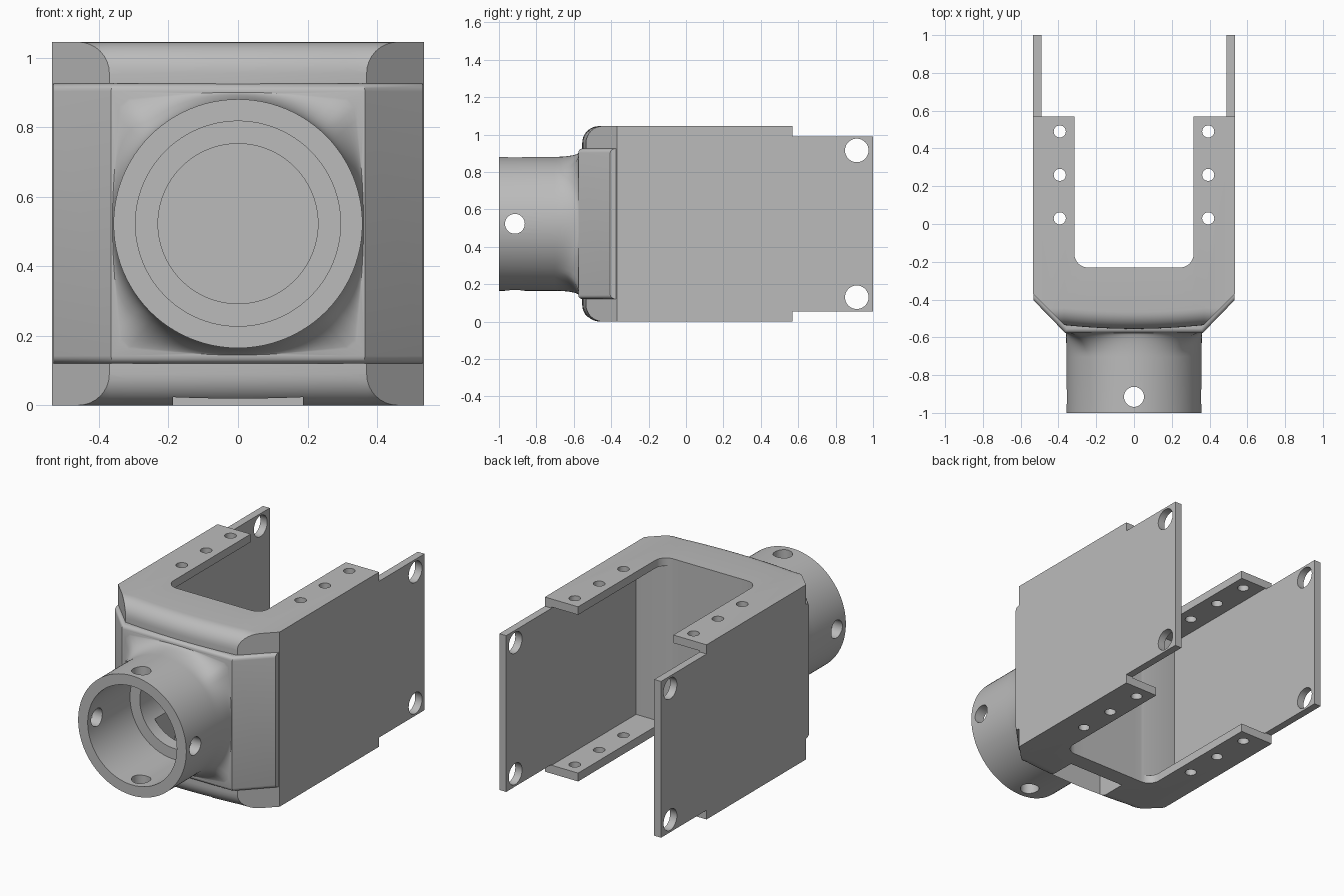
import bpy, bmesh
from math import sin, cos, pi, radians
from mathutils import Matrix

if "Cube" in bpy.data.objects:
    bpy.data.objects.remove(bpy.data.objects["Cube"])

W, H, MID = 0.535, 1.045, 0.5225

grey = bpy.data.materials.new("plain grey")
grey.use_nodes = True
grey.diffuse_color = (0.5, 0.5, 0.5, 1)
grey.node_tree.nodes["Principled BSDF"].inputs["Base Color"].default_value = (0.5, 0.5, 0.5, 1)


def add_object(name, bm):
    bmesh.ops.recalc_face_normals(bm, faces=bm.faces[:])
    mesh = bpy.data.meshes.new(name)
    bm.to_mesh(mesh)
    bm.free()
    obj = bpy.data.objects.new(name, mesh)
    bpy.context.collection.objects.link(obj)
    mesh.materials.append(grey)
    return obj


def loft(name, sections):
    """Skin equal-length closed loops and cap both ends."""
    bm = bmesh.new()
    rings = [[bm.verts.new(p) for p in s] for s in sections]
    n = len(rings[0])
    for a, b in zip(rings, rings[1:]):
        for i in range(n):
            j = (i + 1) % n
            bm.faces.new((a[i], a[j], b[j], b[i]))
    bm.faces.new(rings[0])
    bm.faces.new(rings[-1])
    return add_object(name, bm)


def prism(name, plan, z0, z1):
    return loft(name, [[(x, y, z) for x, y in plan] for z in (z0, z1)])


def box(name, x0, x1, y0, y1, z0, z1):
    return prism(name, [(x0, y0), (x1, y0), (x1, y1), (x0, y1)], z0, z1)


def rod(name, axis, centre, r, length, n=48):
    bm = bmesh.new()
    turn = {"x": Matrix.Rotation(pi / 2, 4, "Y"), "y": Matrix.Rotation(pi / 2, 4, "X"),
            "z": Matrix.Identity(4)}[axis]
    bmesh.ops.create_cone(bm, cap_ends=True, segments=n, radius1=r, radius2=r,
                          depth=length, matrix=Matrix.Translation(centre) @ turn)
    return add_object(name, bm)


def combine(target, tool, operation="DIFFERENCE"):
    mod = target.modifiers.new("combine", "BOOLEAN")
    mod.operation, mod.object, mod.solver = operation, tool, "EXACT"
    bpy.context.view_layer.objects.active = target
    bpy.ops.object.modifier_apply(modifier=mod.name)
    bpy.data.objects.remove(tool)


# Main block: front face gently bowed, its top and bottom edges rounded
def block_section(x, r=0.09, steps=8):
    front = -0.555 + 0.02 * min(1, abs(x) / 0.37) ** 2
    arc = [i * pi / 2 / steps for i in range(steps + 1)]
    low = [(x, front + r - r * sin(a), r - r * cos(a)) for a in arc]
    high = [(x, y, H - z) for _, y, z in reversed(low)]
    return [(x, 1, 0)] + low + high + [(x, 1, H)]


bow = [-0.37 + 0.74 * i / 12 for i in range(13)]
body = loft("bracket_body", [block_section(x) for x in [-W] + bow + [W]])

# Chamfer the two upright front corners
for s in (-1, 1):
    combine(body, prism("corner_cutter", [(s * W, -0.37), (s * 0.235, -0.67),
                                          (s * 0.8, -0.67), (s * 0.8, -0.105)], -0.1, H + 0.1))

# Hollow between the side walls
combine(body, box("cavity_cutter", -0.49, 0.49, -0.228, 1.1, 0.05, 0.997))

# Slot through top and bottom plates with rounded inner corners
r = 0.07
corner = [(0.315 - r + r * sin(a), -0.23 + r - r * cos(a)) for a in [i * pi / 16 for i in range(9)]]
slot = corner + [(0.315, 1.2), (-0.315, 1.2)] + [(-x, y) for x, y in reversed(corner)]
combine(body, prism("slot_cutter", slot, -0.1, H + 0.1))

# Rear step above and below the wall extensions
combine(body, box("top_step_cutter", -1, 1, 0.57, 1.3, 0.99, 1.3))
combine(body, box("bottom_step_cutter", -1, 1, 0.57, 1.3, -0.3, 0.055))

# Raised collar wrapped round the front
half = [(0.531, -0.3), (0.531, -0.405), (0.365, -0.576)]
collar = prism("front_collar", half + [(-x, y) for x, y in reversed(half)], 0.12, 0.925)
bm = bmesh.new()
bm.from_mesh(collar.data)
rim = [e for e in bm.edges if abs(e.verts[0].co.z - e.verts[1].co.z) < 0.01
       and all(v.co.y < -0.4 for v in e.verts)]
bmesh.ops.bevel(bm, geom=rim, offset=0.022, segments=4, profile=0.5, affect="EDGES")
bm.to_mesh(collar.data)
bm.free()
combine(body, collar, "UNION")


# Round socket flowing out of the rectangular collar
def socket_section(y, f, n=96):
    pts = []
    for i in range(n):
        c, s = cos(2 * pi * i / n), sin(2 * pi * i / n)
        k = 1 / max(abs(c) / 0.362, abs(s) / 0.383)
        d = 0.358 * (1 - f) + k * f
        pts.append((c * d, y, MID + s * d))
    return pts


sweep = [i * pi / 24 for i in range(13)]
sections = [socket_section(-0.45, 1)]
sections += [socket_section(-0.573 - 0.13 * (1 - cos(a)), 1 - sin(a)) for a in sweep]
sections.append(socket_section(-1, 0))
combine(body, loft("socket", sections), "UNION")

# Stepped bore and the cable pocket that opens downward
combine(body, rod("bore_cutter", "y", (0, -0.9, MID), 0.295, 0.6, 96))
combine(body, rod("inner_bore_cutter", "y", (0, -0.58, MID), 0.23, 0.5, 96))
combine(body, box("pocket_cutter", -0.187, 0.187, -0.52, -0.33, -0.1, MID))

# Cross holes in the socket
for axis in "xz":
    combine(body, rod("cross_hole_cutter", axis, (0, -0.915, MID), 0.053, 2))

# Holes in the plate arms and the wall extensions
for x in (-0.393, 0.393):
    for y in (0.03, 0.26, 0.49):
        combine(body, rod("arm_hole_cutter", "z", (x, y, MID), 0.032, 2, 32))
for z in (0.13, 0.915):
    combine(body, rod("wall_hole_cutter", "x", (0, 0.913, z), 0.063, 2))

bpy.ops.object.select_all(action="DESELECT")
body.select_set(True)
bpy.context.view_layer.objects.active = body
bpy.ops.object.shade_smooth_by_angle(angle=radians(30))
